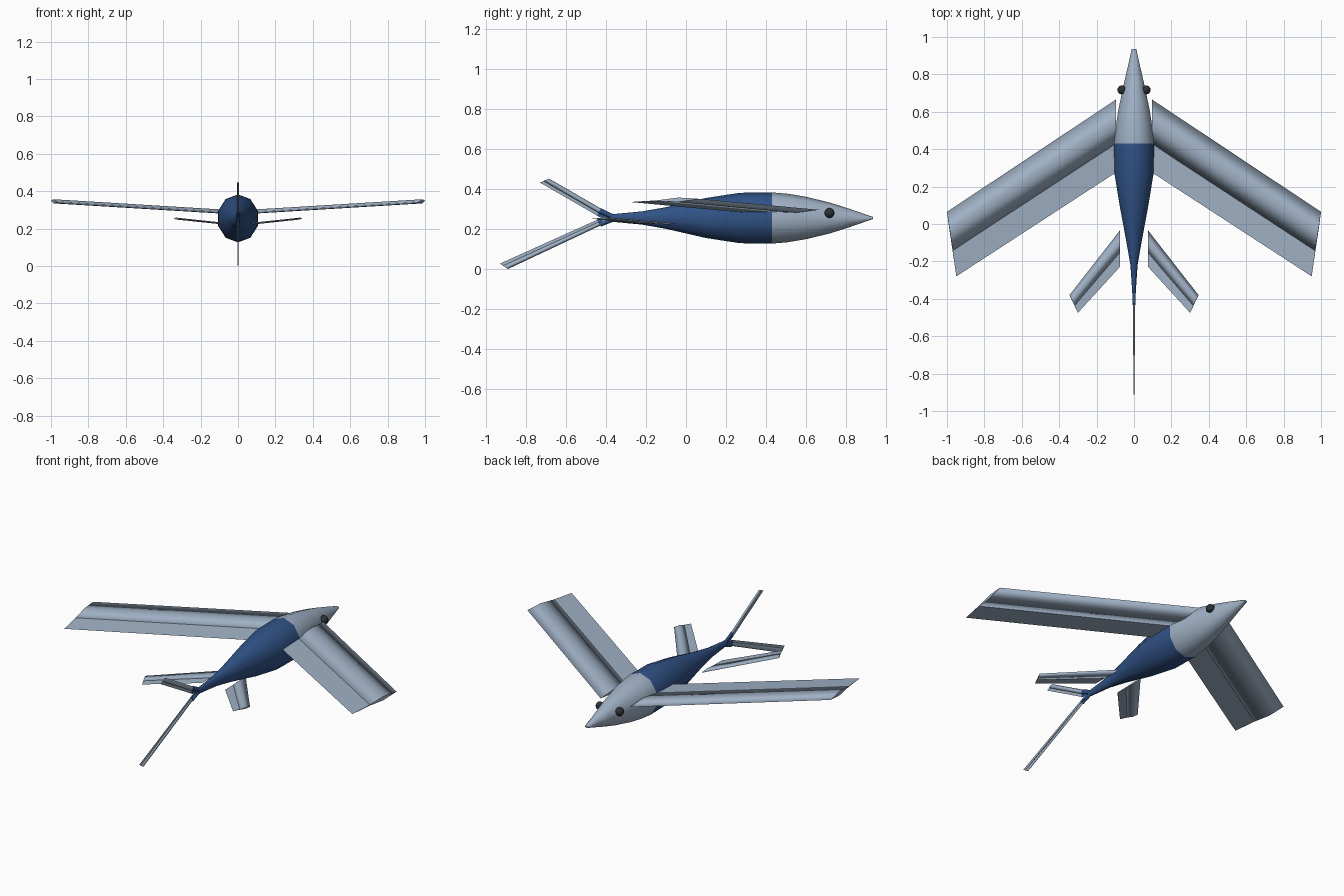
import bpy, bmesh, math
from mathutils import Vector

cube = bpy.data.objects.get("Cube")
if cube:
    bpy.data.objects.remove(cube, do_unlink=True)


def material(name, rgb):
    m = bpy.data.materials.new(name)
    m.use_nodes = True
    m.diffuse_color = (*rgb, 1)
    m.node_tree.nodes["Principled BSDF"].inputs["Base Color"].default_value = (*rgb, 1)
    return m


GREY = material("pale blue grey", (0.35, 0.44, 0.56))
BLUE = material("navy blue", (0.03, 0.085, 0.24))
DARK = material("eye black", (0.025, 0.03, 0.035))


def finish(bm, name, *mats):
    bmesh.ops.recalc_face_normals(bm, faces=bm.faces)
    mesh = bpy.data.meshes.new(name)
    bm.to_mesh(mesh)
    bm.free()
    for m in mats:
        mesh.materials.append(m)
    ob = bpy.data.objects.new(name, mesh)
    bpy.context.collection.objects.link(ob)
    return ob


def prism(bm, root, tip, smooth):
    """Join two matching outlines with side faces and flat end caps."""
    a = [bm.verts.new(p) for p in root]
    b = [bm.verts.new(p) for p in tip]
    n = len(a)
    for i in range(n):
        j = (i + 1) % n
        bm.faces.new((a[i], a[j], b[j], b[i])).smooth = smooth
    bm.faces.new(a)
    bm.faces.new(b)


def blade(name, root_lead, root_trail, tip_lead, tip_trail, thick, mat):
    """Swept blade: a rounded front spar and a thin flat trailing panel."""
    rl, rt, tl, tt = map(Vector, (root_lead, root_trail, tip_lead, tip_trail))
    up = (tl - rl).cross(rt - rl).normalized()

    def section(lead, trail, points):
        return [lead.lerp(trail, t) + up * h * thick for t, h in points]

    lens = [(0, 0), (0.3, 0.5), (0.68, 0), (0.3, -0.5)]
    panel = [(0.6, 0.1), (1, 0), (0.6, -0.1)]
    bm = bmesh.new()
    for outline, smooth in ((lens, True), (panel, False)):
        prism(bm, section(rl, rt, outline), section(tl, tt, outline), smooth)
    return finish(bm, name, mat)


# Body: rings of ten as (y, half width, half height), grey ahead of the join
CENTRE = 0.255
JOIN = 0.43
rings = [(0.935, 0.013, 0.005), (0.82, 0.04, 0.045), (0.72, 0.064, 0.077),
         (0.6, 0.09, 0.106), (0.51, 0.104, 0.121), (JOIN, 0.112, 0.128),
         (0.27, 0.11, 0.126), (0.1, 0.081, 0.1), (-0.1, 0.042, 0.054),
         (-0.22, 0.02, 0.033), (-0.38, 0.009, 0.018)]
SIDES = 10
bm = bmesh.new()
loops = []
for y, rx, rz in rings:
    angles = [math.tau * k / SIDES for k in range(SIDES)]
    loops.append([bm.verts.new((rx * math.sin(a), y, CENTRE + rz * math.cos(a)))
                  for a in angles])
for a, b in zip(loops, loops[1:]):
    for i in range(SIDES):
        j = (i + 1) % SIDES
        bm.faces.new((a[i], a[j], b[j], b[i])).smooth = True
bm.faces.new(loops[0])
bm.faces.new(loops[-1])
for f in bm.faces:
    f.material_index = int(f.calc_center_median().y < JOIN)
finish(bm, "body", GREY, BLUE)

# Mirrored parts: wings, tailplanes and eyes
for side, s in (("left", 1), ("right", -1)):
    blade(side + "_wing", (s * 0.097, 0.665, 0.296), (s * 0.097, 0.275, 0.283),
          (s * 1.0, 0.065, 0.351), (s * 0.95, -0.28, 0.335), 0.022, GREY)
    blade(side + "_tailplane", (s * 0.076, -0.035, 0.227), (s * 0.076, -0.23, 0.227),
          (s * 0.345, -0.38, 0.255), (s * 0.3, -0.475, 0.252), 0.01, GREY)
    bm = bmesh.new()
    bmesh.ops.create_icosphere(bm, subdivisions=2, radius=0.025)
    bmesh.ops.translate(bm, verts=bm.verts, vec=(s * 0.064, 0.717, 0.28))
    for f in bm.faces:
        f.smooth = True
    finish(bm, side + "_eye", DARK)

# Forked tail: vertical fins with blue root fairings
blade("upper_fin", (0, -0.39, 0.282), (0, -0.42, 0.253),
      (0, -0.685, 0.452), (0, -0.73, 0.432), 0.01, GREY)
blade("lower_fin", (0, -0.39, 0.235), (0, -0.42, 0.257),
      (0, -0.89, 0.0), (0, -0.93, 0.027), 0.008, GREY)
blade("upper_fin_root", (0, -0.36, 0.272), (0, -0.39, 0.245),
      (0, -0.425, 0.304), (0, -0.445, 0.266), 0.018, BLUE)
blade("lower_fin_root", (0, -0.36, 0.238), (0, -0.39, 0.262),
      (0, -0.425, 0.212), (0, -0.445, 0.246), 0.018, BLUE)
